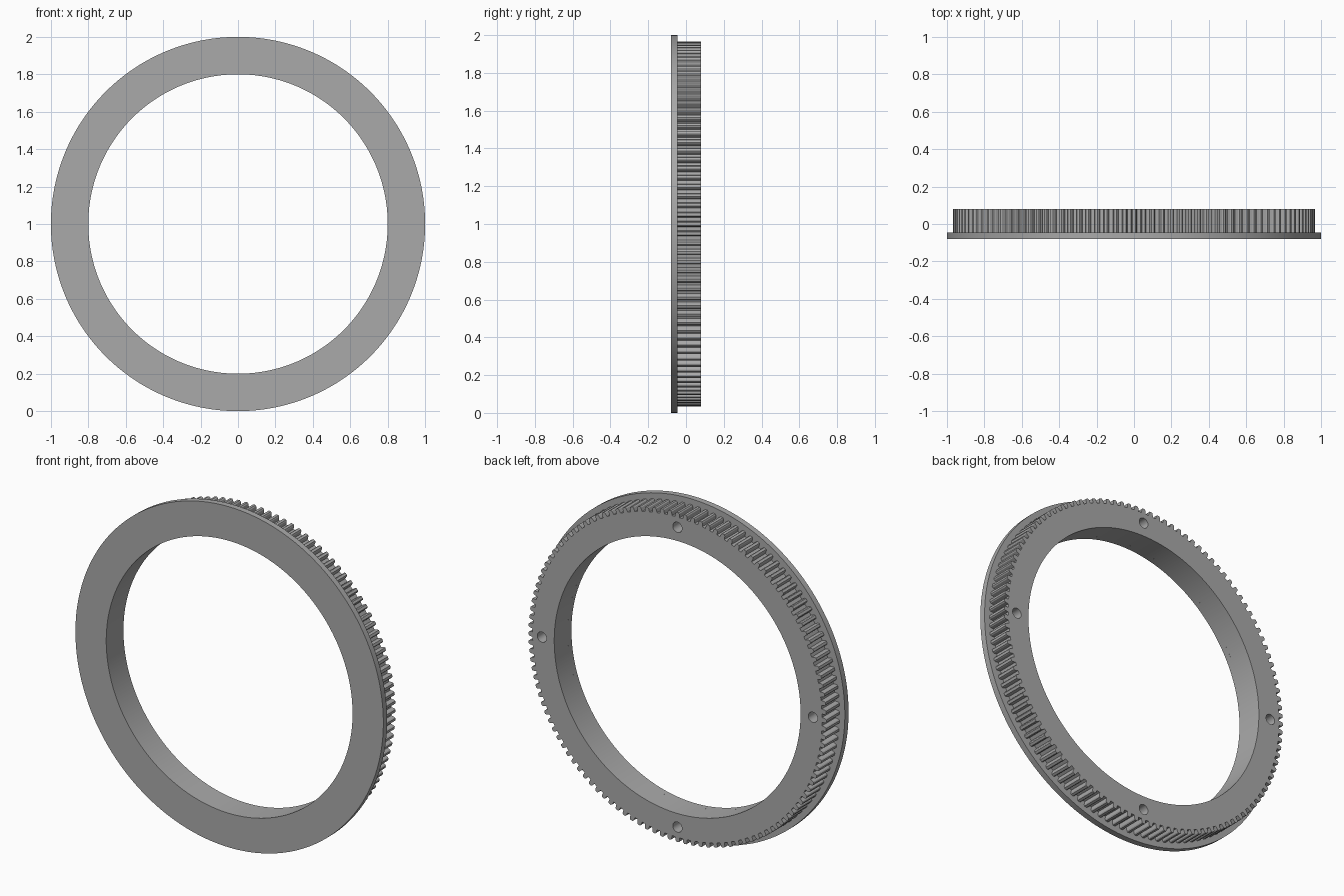
import bpy, bmesh
from math import sin, cos, tau, radians

cube = bpy.data.objects.get("Cube")
if cube:
    bpy.data.objects.remove(cube)

TEETH = 120
BORE, FLANGE_R, TIP_R, ROOT_R = 0.8, 1.0, 0.967, 0.94
FRONT, STEP, BACK = -0.08, -0.045, 0.08
HOLE_R, HOLE_CIRCLE = 0.03, 0.88

grey = bpy.data.materials.new("mid grey")
grey.use_nodes = True
colour = (0.4, 0.4, 0.4, 1)
grey.diffuse_color = colour
grey.node_tree.nodes["Principled BSDF"].inputs["Base Color"].default_value = colour


def add_object(name, bm):
    bmesh.ops.recalc_face_normals(bm, faces=bm.faces)
    mesh = bpy.data.meshes.new(name)
    bm.to_mesh(mesh)
    bm.free()
    obj = bpy.data.objects.new(name, mesh)
    bpy.context.collection.objects.link(obj)
    mesh.materials.append(grey)
    return obj


def ring(name, outline, y0, y1):
    """Extruded ring around the y axis; outline lists (angle, outer radius)."""
    bm = bmesh.new()
    sections = []
    for a, r in outline:
        corners = ((BORE, y0), (r, y0), (r, y1), (BORE, y1))
        sections.append([bm.verts.new((q * cos(a), y, 1 + q * sin(a))) for q, y in corners])
    for here, after in zip(sections, sections[1:] + sections[:1]):
        for k in range(4):
            n = (k + 1) % 4
            bm.faces.new((here[k], here[n], after[n], after[k]))
    return add_object(name, bm)


def smooth(obj):
    bpy.ops.object.select_all(action='DESELECT')
    obj.select_set(True)
    bpy.context.view_layer.objects.active = obj
    bpy.ops.object.shade_smooth_by_angle(angle=radians(25))


# Front flange
steps = TEETH * 2
flange = ring("flange", [(tau * i / steps, FLANGE_R) for i in range(steps)], FRONT, STEP)

# Toothed rim: root, flank and rounded tip for each tooth
tooth = [(-0.3, ROOT_R), (-0.24, TIP_R - 0.006), (-0.14, TIP_R),
         (0.14, TIP_R), (0.24, TIP_R - 0.006), (0.3, ROOT_R)]
outline = [(tau * (i + f) / TEETH, r) for i in range(TEETH) for f, r in tooth]
rim = ring("toothed_rim", outline, STEP, BACK)

# Four blind screw holes in the back face
bm = bmesh.new()
for i in range(4):
    a = tau * i / 4
    made = bmesh.ops.create_cone(bm, cap_ends=True, segments=32, radius1=HOLE_R,
                                 radius2=HOLE_R, depth=0.2)["verts"]
    for v in made:
        x, y, z = v.co
        v.co = (x + HOLE_CIRCLE * cos(a), z + 0.07, 1 + y + HOLE_CIRCLE * sin(a))
cutter = add_object("hole_cutter", bm)
cutter.hide_render = True
cut = rim.modifiers.new("holes", 'BOOLEAN')
cut.operation = 'DIFFERENCE'
cut.solver = 'EXACT'
cut.object = cutter

# Bake the holes so the helper can go
bpy.context.view_layer.objects.active = rim
rim.select_set(True)
bpy.ops.object.modifier_apply(modifier=cut.name)
bpy.data.objects.remove(cutter)

for part in (flange, rim):
    smooth(part)
